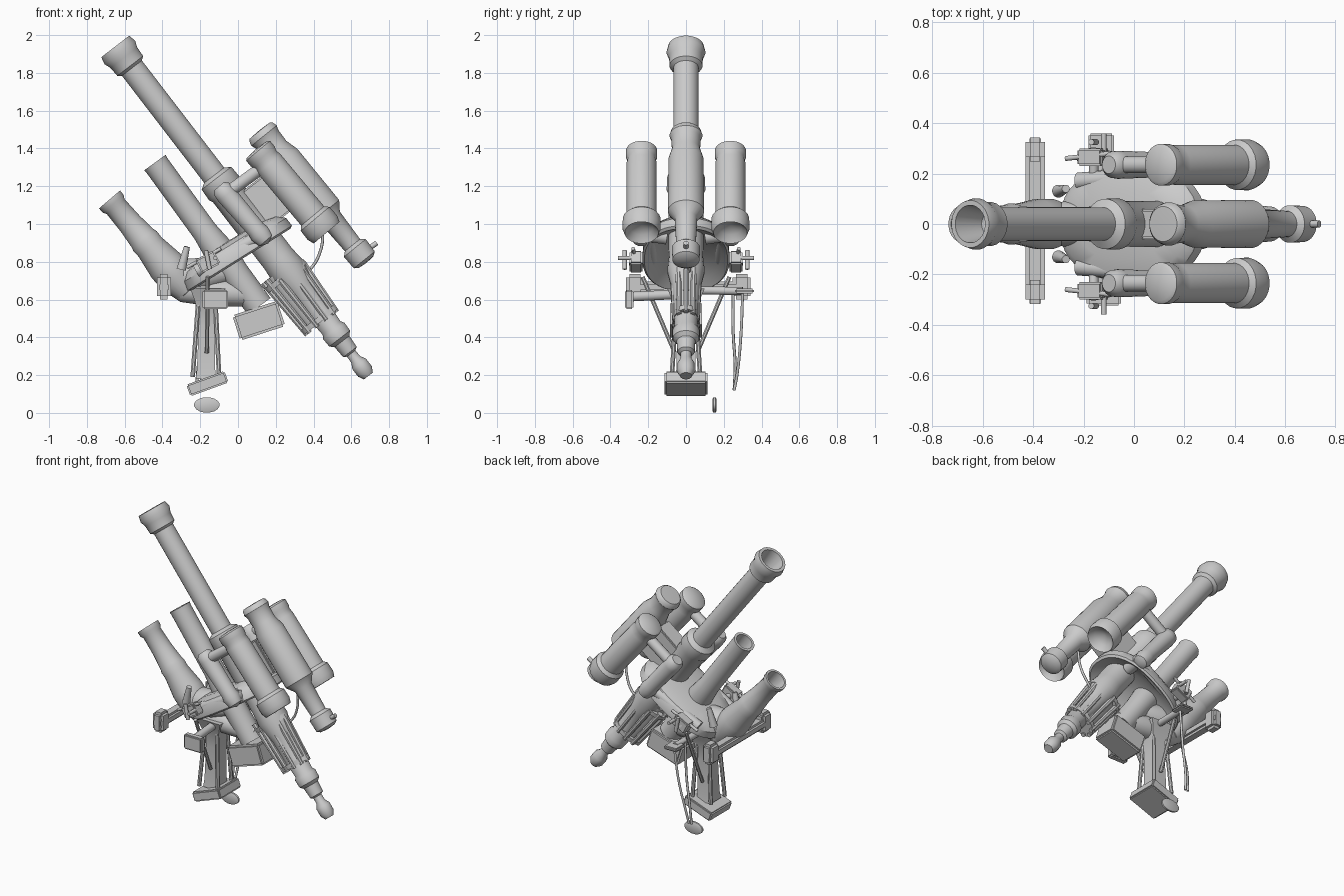
import bpy, bmesh, math
from mathutils import Vector, Matrix

if "Cube" in bpy.data.objects:
    bpy.data.objects.remove(bpy.data.objects["Cube"])


def finish(name, bm, angle=35):
    bmesh.ops.remove_doubles(bm, verts=bm.verts, dist=0.0005)
    bmesh.ops.recalc_face_normals(bm, faces=bm.faces)
    me = bpy.data.meshes.new(name)
    bm.to_mesh(me)
    bm.free()
    ob = bpy.data.objects.new(name, me)
    bpy.context.collection.objects.link(ob)
    bpy.ops.object.select_all(action='DESELECT')
    ob.select_set(True)
    bpy.context.view_layer.objects.active = ob
    bpy.ops.object.shade_smooth_by_angle(angle=math.radians(angle))
    return ob


def lathe(name, p0, p1, profile, sides=24, su=1, sv=1, power=1):
    """Revolve (distance, radius) pairs around the axis p0-p1; power < 1 squares the section."""
    p0, p1 = Vector(p0), Vector(p1)
    d = (p1 - p0).normalized()
    ref = Vector((0, 1, 0)) if abs(d.y) < 0.9 else Vector((1, 0, 0))
    u = ref.cross(d).normalized()
    v = d.cross(u)
    sq = lambda c: math.copysign(abs(c) ** power, c)
    bm = bmesh.new()
    rings = []
    for t, r in profile:
        rings.append([bm.verts.new(p0 + d * t
                      + u * (su * r * sq(math.cos(2 * math.pi * (i + .5) / sides)))
                      + v * (sv * r * sq(math.sin(2 * math.pi * (i + .5) / sides))))
                      for i in range(sides)])
    for a, b in zip(rings, rings[1:]):
        for i in range(sides):
            j = (i + 1) % sides
            bm.faces.new((a[i], a[j], b[j], b[i]))
    for ring, (t, r) in ((rings[0], profile[0]), (rings[-1], profile[-1])):
        if r > 0.001:
            bm.faces.new(ring)
    return finish(name, bm)


def rod(name, p0, p1, r, r2=None, sides=12):
    n = (Vector(p1) - Vector(p0)).length
    return lathe(name, p0, p1, [(0, r), (n, r if r2 is None else r2)], sides)


def box(name, loc, size, tilt=0, bevel=0.008):
    """Bevelled box, tilted in the x-z plane (degrees, right end up)."""
    bm = bmesh.new()
    m = Matrix.Translation(loc) @ Matrix.Rotation(-math.radians(tilt), 4, 'Y') @ Matrix.Diagonal((*size, 1))
    bmesh.ops.create_cube(bm, size=1, matrix=m)
    bmesh.ops.bevel(bm, geom=bm.edges[:], offset=bevel, segments=2, affect='EDGES')
    return finish(name, bm)


def cable(name, pts, r):
    cu = bpy.data.curves.new(name, 'CURVE')
    cu.dimensions = '3D'
    cu.bevel_depth = r
    cu.bevel_resolution = 2
    cu.use_fill_caps = True
    sp = cu.splines.new('BEZIER')
    sp.bezier_points.add(len(pts) - 1)
    for bp, p in zip(sp.bezier_points, pts):
        bp.co = p
        bp.handle_left_type = bp.handle_right_type = 'AUTO'
    ob = bpy.data.objects.new(name, cu)
    bpy.context.collection.objects.link(ob)
    return ob


# long main barrel with flared hollow muzzle, receiver and tail knob
A, B = Vector((-.65, 0, 1.94)), Vector((.66, 0, .235))
D = (B - A).normalized()
lathe("main_barrel", A, B, [
    (.16, 0), (.14, .05), (0, .075), (0, .094), (.04, .103), (.075, .09), (.13, .087), (.145, .067),
    (.86, .067), (.88, .1), (.95, .103), (.97, .093), (1.42, .092), (1.5, .1), (1.62, .075),
    (1.88, .06), (1.9, .072), (1.95, .07), (1.97, .05), (2.04, .045), (2.05, .028), (2.09, .03),
    (2.12, .046), (2.17, .046), (2.2, .03), (2.2, 0)])

# slotted cage around the barrel tail
U = Vector((0, 1, 0)).cross(D)
C = A + Vector((-.02, 0, -.015))
for i in range(10):
    a = 2 * math.pi * i / 10
    off = U * (.115 * math.cos(a)) + Vector((0, .07 * math.sin(a), 0))
    off2 = U * (.1 * math.cos(a)) + Vector((0, .062 * math.sin(a), 0))
    rod("cage_rib", C + D * (1.47 + .02 * (i % 3)) + off, C + D * 1.83 + off2, .018, .014, 8)
lathe("cage_core", C + D * 1.47, B - Vector((.02, 0, .015)), [(0, .1), (.15, .098), (.33, .085)], 16, sv=.62)
for t, r in ((1.5, .13), (1.79, .112)):
    lathe("cage_ring", C + D * t, B - Vector((.02, 0, .015)),
          [(0, r - .03), (0, r), (.03, r), (.03, r - .03)], 20, sv=.62)

# middle tube, running through the dish down to the counterweight
lathe("middle_tube", (-.44, 0, 1.325), (.115, 0, .56), [
    (.2, 0), (.18, .05), (0, .055), (0, .071), (.02, .068), (.45, .068), (.6, .085), (.72, .075), (.94, .075)])
box("counterweight", (.11, 0, .488), (.25, .17, .14), 18, .012)

# short flared lower-left tube
lathe("lower_tube", (-.68, 0, 1.13), (-.386, 0, .785), [
    (.16, 0), (.14, .045), (0, .06), (0, .074), (.03, .073), (.05, .062), (.17, .066), (.27, .076),
    (.29, .082), (.33, .08), (.46, .1), (.54, .1), (.64, .07), (.68, 0)])
lathe("lower_tube_mount", (-.38, 0, .72), (-.05, 0, .74), [(0, .05), (.1, .09), (.22, .09), (.33, .05)])

# upper centre cylinder with shallow collar and tail flange
lathe("upper_cylinder", (.116, 0, 1.495), (.665, 0, .815), [
    (-.003, 0), (0, .07), (.01, .08), (.035, .087), (.06, .078), (.13, .075), (.2, .094), (.55, .096),
    (.6, .06), (.78, .052), (.8, .075), (.88, .072), (.895, .05), (.9, 0)])
rod("upper_tail_pin", (.62, 0, .82), (.735, 0, .9), .014)
box("cylinder_bracket", (.15, 0, 1.12), (.24, .12, .24), -52)

# twin side cylinders, their lower tubes and link arms, mirrored on y
for s in (-1, 1):
    y = .235 * s
    lathe("side_cylinder", (.1, y, 1.395), (.46, y, .965), [
        (-.005, 0), (0, .07), (.01, .083), (.05, .083), (.07, .075), (.1, .08), (.46, .08),
        (.48, .1), (.54, .102), (.575, .09), (.54, .06), (.52, 0)])
    lathe("side_lower_tube", (-.1, y, 1.2), (.17, y, .885), [
        (0, .035), (.02, .052), (.06, .056), (.3, .05), (.33, .056), (.38, .045), (.4, 0)])
    rod("side_link_arm", (-.05, y, 1.17), (.13, y, 1.3), .034)
    rod("side_rear_link", (.13, y, .95), (.13, s * .1, .93), .04)
    rod("side_rail", (-.22, .17 * s, .75), (.16, .2 * s, .96), .035)
    # aiming box and prongs at the dish edge
    box("aim_box", (-.16, .265 * s, .8), (.11, .07, .08), 28)
    rod("aim_arm", (-.16, .17 * s, .78), (-.16, .3 * s, .8), .02)
    rod("aim_prong", (-.27, .26 * s, .77), (-.09, .28 * s, .87), .01)
    rod("aim_post", (-.15, .325 * s, .76), (-.17, .325 * s, .86), .012)
    rod("aim_pin", (-.12, .26 * s, .82), (-.12, .36 * s, .82), .011)
    rod("dish_horn", (-.3, .13 * s, .76), (-.27, .14 * s, .88), .026, .016)
    # stays from the dish down to the column
    rod("stay", (-.16, .23 * s, .72), (-.165, .06 * s, .32), .012, sides=8)

# tilted oval dish, hollow on the underside
lathe("dish", (-.02, 0, .86), (.51, 0, .01), [
    (-.06, 0), (-.055, .2), (-.035, .29), (0, .325), (.05, .33), (.06, .315), (.03, .26), (-.01, .15), (-.02, 0)],
    36, sv=.7, power=.85)

# arm joining dish, column and counterweight
lathe("cross_arm", (-.36, 0, .655), (.14, 0, .62), [(0, .03), (.06, .065), (.2, .075), (.45, .065), (.5, .04)], 16)

# column, ribs and tilted foot plate
lathe("column", (-.17, 0, .18), (-.16, 0, .68), [
    (0, .08), (.05, .072), (.28, .065), (.37, .08), (.43, .11), (.48, .14)], 4, su=.95)
for sx in (-1, 1):
    for sy in (-1, 1):
        rod("column_rib", (-.17 + .07 * sx, .075 * sy, .19), (-.165 + .045 * sx, .05 * sy, .6), .013, sides=8)
box("foot_plate", (-.162, 0, .155), (.215, .225, .065), 20)

# flat handle bar with wide grips
box("handle_bar", (-.392, .012, .665), (.076, .655, .06), 0, .015)
for y in (-.27, .295):
    box("handle_grip", (-.392, y, .668), (.076, .095, .135), 0, .018)

# front foot rest and rear peg
box("foot_rest", (-.12, -.3, .6), (.135, .045, .1))
rod("foot_rest_arm", (-.13, -.3, .615), (-.14, 0, .63), .026)
box("rear_peg", (-.13, .31, .645), (.1, .1, .025))
rod("rear_peg_arm", (-.13, .3, .645), (-.14, 0, .65), .022)

# hanging cables with stirrup pad on the rear side
cable("hanging_cable_a", [(-.12, .3, .64), (-.15, .29, .4), (-.19, .27, .2), (-.2, .255, .12)], .008)
cable("hanging_cable_b", [(-.17, .25, .66), (-.18, .25, .42), (-.21, .26, .25), (-.22, .255, .12)], .008)
lathe("stirrup_pad", (-.165, .14, .042), (-.165, .16, .042), [(0, .03), (.005, .04), (.017, .04), (.022, .03)],
      16, su=1.03, sv=1.7)

# slack hose between upper flange and barrel tail
cable("hose", [(.45, 0, .98), (.44, .01, .87), (.39, .02, .77), (.34, .01, .73)], .008)
